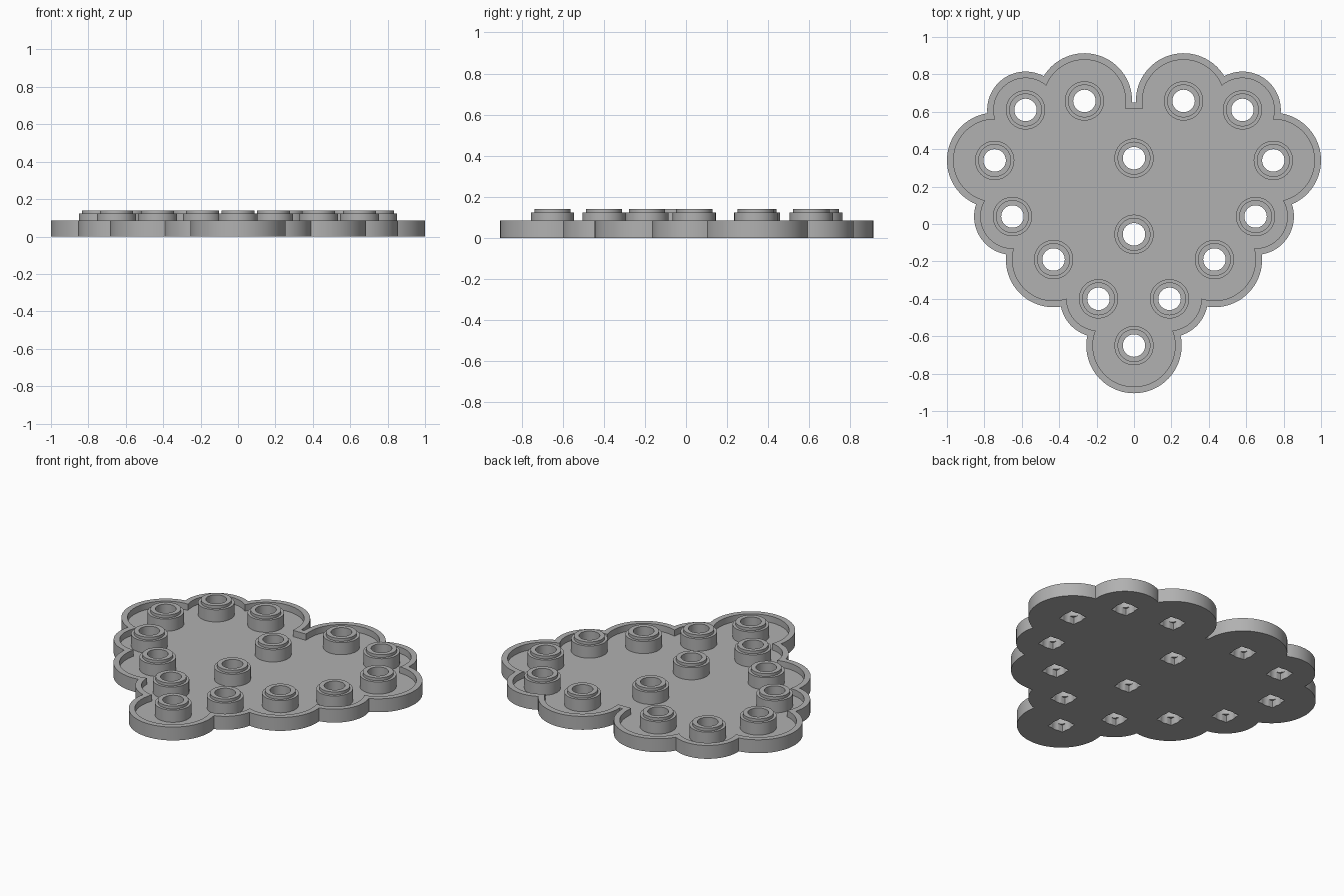
import bpy, bmesh
from math import sin, cos, pi, atan2, hypot, acos, radians

cube = bpy.data.objects.get("Cube")
if cube:
    bpy.data.objects.remove(cube, do_unlink=True)

FLOOR, RIM, WALL = 0.045, 0.085, 0.035
STEP, TOP = 0.122, 0.14
HOLE, SQUARE = 0.06, 0.055
BIG, SMALL = 0.255, 0.205

# Scallop centres on one side, from the cleft down to the tip
LOBES = [(0.265, 0.658, BIG), (0.58, 0.61, SMALL), (0.745, 0.34, BIG),
         (0.65, 0.04, SMALL), (0.43, -0.19, BIG), (0.19, -0.4, SMALL),
         (0, -0.65, BIG)]
MIDDLE = [(0, 0.352), (0, -0.055)]

grey = bpy.data.materials.new("grey plastic")
grey.use_nodes = True
colour = (0.44, 0.44, 0.44, 1)
grey.diffuse_color = colour
grey.node_tree.nodes["Principled BSDF"].inputs["Base Color"].default_value = colour


def make_object(name, bm):
    bmesh.ops.recalc_face_normals(bm, faces=bm.faces)
    mesh = bpy.data.meshes.new(name)
    bm.to_mesh(mesh)
    bm.free()
    mesh.materials.append(grey)
    ob = bpy.data.objects.new(name, mesh)
    bpy.context.collection.objects.link(ob)
    return ob


def add_prism(bm, points, low, high):
    face = bm.faces.new([bm.verts.new((x, y, low)) for x, y in points])
    up = bmesh.ops.extrude_face_region(bm, geom=[face])
    moved = [v for v in up["geom"] if isinstance(v, bmesh.types.BMVert)]
    bmesh.ops.translate(bm, verts=moved, vec=(0, 0, high - low))


def meeting_angles(a, b, inset):
    """Angles on circles a and b of their outer crossing point."""
    ra, rb = a[2] - inset, b[2] - inset
    dx, dy = b[0] - a[0], b[1] - a[1]
    d = hypot(dx, dy)
    turn = atan2(dy, dx) + acos((ra * ra + d * d - rb * rb) / (2 * ra * d))
    x, y = a[0] + ra * cos(turn), a[1] + ra * sin(turn)
    return turn, atan2(y - b[1], x - b[0])


def heart_outline(inset):
    first = LOBES[0]
    half = [(first[0] - first[2] + inset, 0.65 - inset)]
    start = pi
    for i, (x, y, r) in enumerate(LOBES):
        r -= inset
        if i + 1 < len(LOBES):
            end, following = meeting_angles(LOBES[i], LOBES[i + 1], inset)
        else:
            end, following = -pi / 2, 0
        sweep = (start - end) % (2 * pi)
        steps = max(6, round(sweep / radians(5)))
        first_step = 0 if i == 0 else 1
        for k in range(first_step, steps + 1):
            a = start - sweep * k / steps
            half.append((x + r * cos(a), y + r * sin(a)))
        start = following
    return half + [(-x, y) for x, y in reversed(half[:-1])]


def hole_outline(cx, cy):
    """Round hole widened by the corners of a square."""
    points = []
    for k in range(64):
        a = 2 * pi * k / 64
        r = max(HOLE, SQUARE / max(abs(cos(a)), abs(sin(a))))
        points.append((cx + r * cos(a), cy + r * sin(a)))
    return points


def subtract(target, cutter):
    cutter.hide_render = True
    mod = target.modifiers.new("cut", "BOOLEAN")
    mod.operation = "DIFFERENCE"
    mod.solver = "EXACT"
    mod.object = cutter
    bpy.context.view_layer.objects.active = target
    bpy.ops.object.modifier_apply(modifier=mod.name)
    bpy.data.objects.remove(cutter, do_unlink=True)


def smooth(ob):
    bpy.ops.object.select_all(action="DESELECT")
    ob.select_set(True)
    bpy.context.view_layer.objects.active = ob
    bpy.ops.object.shade_smooth_by_angle(angle=radians(30))


# Every socket position, mirrored about the centre line
sockets = MIDDLE + [(s * x, y) for x, y, r in LOBES for s in (1, -1) if x or s > 0]

# Tray: scalloped heart, hollowed out and pierced under each socket
bm = bmesh.new()
add_prism(bm, heart_outline(0), 0, RIM)
tray = make_object("heart_tray", bm)

bm = bmesh.new()
add_prism(bm, heart_outline(WALL), FLOOR, RIM + 0.1)
subtract(tray, make_object("recess_cutter", bm))

bm = bmesh.new()
for x, y in sockets:
    add_prism(bm, hole_outline(x, y), -0.1, RIM)
subtract(tray, make_object("hole_cutter", bm))
smooth(tray)

# Stepped ring sockets standing on the tray floor
PROFILE = [(HOLE, FLOOR), (0.105, FLOOR), (0.105, STEP), (0.088, STEP),
           (0.088, TOP), (HOLE, TOP)]
for number, (x, y) in enumerate(sockets, 1):
    bm = bmesh.new()
    rings = [[bm.verts.new((x + r * cos(2 * pi * k / 48), y + r * sin(2 * pi * k / 48), z))
              for k in range(48)] for r, z in PROFILE]
    for a, b in zip(rings, rings[1:] + rings[:1]):
        for k in range(48):
            n = (k + 1) % 48
            bm.faces.new((a[k], a[n], b[n], b[k]))
    smooth(make_object(f"socket_ring_{number}", bm))
